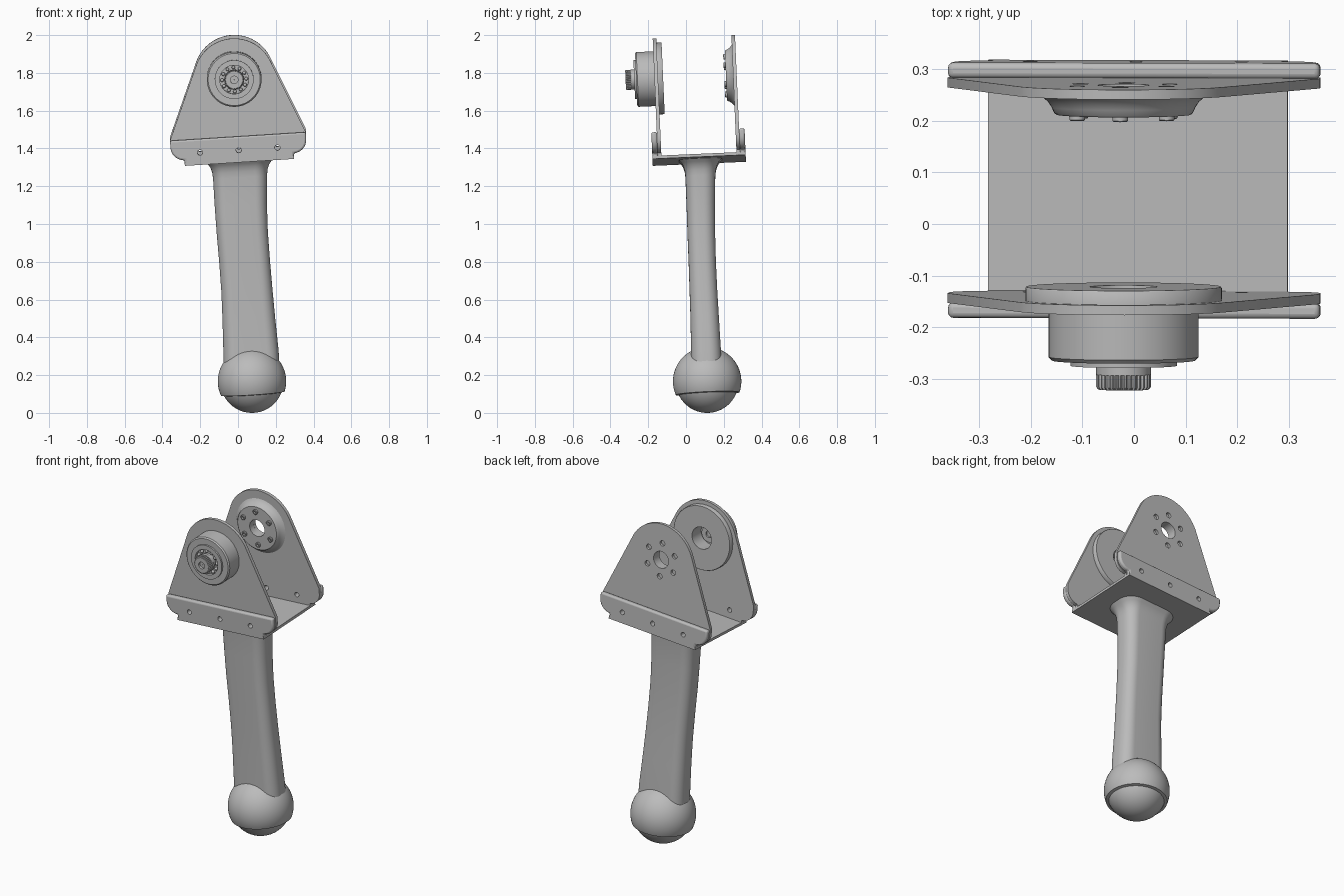
import bpy, bmesh, math
from mathutils import Matrix, Vector

cube = bpy.data.objects.get("Cube")
if cube:
    bpy.data.objects.remove(cube, do_unlink=True)

grey = bpy.data.materials.new("plain grey")
grey.use_nodes = True
GREY = (0.5, 0.5, 0.5, 1)
grey.diffuse_color = GREY
grey.node_tree.nodes["Principled BSDF"].inputs["Base Color"].default_value = GREY

# The whole bracket leans slightly to the right and forward
TILT = Matrix.Rotation(math.radians(2.5), 4, 'X') @ Matrix.Rotation(math.radians(-3.65), 4, 'Y')
BRACKET = Matrix.Translation((0.008, 0.07, 1.337)) @ TILT
HUB = 0.443                                  # pivot height above the base plate
AXLE = BRACKET @ Matrix.Translation((0, 0, HUB)) @ Matrix.Rotation(math.radians(-90), 4, 'X')
BALL_CENTRE = Vector((0.074, 0.112, 0.167))
BALL = Matrix.Translation(BALL_CENTRE) @ TILT


def activate(obj):
    bpy.ops.object.select_all(action='DESELECT')
    obj.select_set(True)
    bpy.context.view_layer.objects.active = obj


def make(name, bm, matrix, smooth=True):
    bmesh.ops.recalc_face_normals(bm, faces=bm.faces)
    mesh = bpy.data.meshes.new(name)
    bm.to_mesh(mesh)
    bm.free()
    mesh.materials.append(grey)
    obj = bpy.data.objects.new(name, mesh)
    obj.matrix_world = matrix
    bpy.context.collection.objects.link(obj)
    activate(obj)
    if smooth:
        bpy.ops.object.shade_smooth_by_angle(angle=math.radians(35))
    return obj


def skin(bm, rings, wrap=False):
    """Join successive vertex rings with quads."""
    n = len(rings[0])
    pairs = list(zip(rings, rings[1:])) + ([(rings[-1], rings[0])] if wrap else [])
    for a, b in pairs:
        for i in range(n):
            j = (i + 1) % n
            bm.faces.new((a[i], a[j], b[j], b[i]))


def lathe(name, profile, matrix, steps=64, teeth=0.0):
    """Closed (radius, height) profile turned about local z; teeth cuts splines."""
    bm = bmesh.new()
    rings = []
    for r, h in profile:
        ring = []
        for i in range(steps):
            a = math.tau * i / steps
            k = r - (teeth if r > 0.04 and i % 4 < 2 else 0)
            ring.append(bm.verts.new((k * math.cos(a), k * math.sin(a), h)))
        rings.append(ring)
    skin(bm, rings, wrap=True)
    return make(name, bm, matrix)


def slab(name, outline, y0, y1, matrix):
    """Outline in x and z, given thickness along y."""
    bm = bmesh.new()
    face = bm.faces.new([bm.verts.new((x, y0, z)) for x, z in outline])
    out = bmesh.ops.extrude_face_region(bm, geom=[face])
    moved = [v for v in out["geom"] if isinstance(v, bmesh.types.BMVert)]
    bmesh.ops.translate(bm, verts=moved, vec=(0, y1 - y0, 0))
    return make(name, bm, matrix)


def apply(obj, mod):
    activate(obj)
    bpy.ops.object.modifier_apply(modifier=mod.name)


def drill(obj, holes):
    """Cut round holes (x, z, radius) along y."""
    bm = bmesh.new()
    for x, z, r in holes:
        place = Matrix.Translation((x, 0, z)) @ Matrix.Rotation(math.pi / 2, 4, 'X')
        bmesh.ops.create_cone(bm, cap_ends=True, segments=32, radius1=r, radius2=r,
                              depth=1, matrix=place)
    cutter = make("hole_cutter", bm, obj.matrix_world.copy(), smooth=False)
    cutter.hide_render = True
    mod = obj.modifiers.new("holes", 'BOOLEAN')
    mod.operation, mod.solver, mod.object = 'DIFFERENCE', 'EXACT', cutter
    apply(obj, mod)
    bpy.data.objects.remove(cutter, do_unlink=True)
    activate(obj)
    bpy.ops.object.shade_smooth_by_angle(angle=math.radians(35))


def arc(cx, cz, r, start, end, n):
    angles = [math.radians(start + (end - start) * i / n) for i in range(n + 1)]
    return [(cx + r * math.cos(a), cz + r * math.sin(a)) for a in angles]


# Bracket: base plate, two tapered side plates, two thick screw flanges
slab("base_plate", [(-.29, 0), (.29, 0), (.29, .016), (-.29, .016)], -.247, .247, BRACKET)
right_foot = [(.29, 0)] + arc(.29, .1, .07, -90, 0, 8) + [(.36, .137)]
left_foot = [(-x, z) for x, z in reversed(right_foot)]
plate_outline = right_foot + arc(0, HUB, .213, 23, 157, 32) + left_foot
screw_holes = [(x, .065, .014) for x in (-.205, 0, .205)]
bolts = [(0.1 * math.cos(math.radians(a)), 0.1 * math.sin(math.radians(a)))
         for a in range(30, 390, 60)]

for side, name in ((-1, "front"), (1, "back")):
    plate = slab(name + "_plate", plate_outline, side * .199, side * .218, BRACKET)
    flange = slab(name + "_flange", right_foot + left_foot, side * .217, side * .247, BRACKET)
    bevel = flange.modifiers.new("soft edge", 'BEVEL')
    bevel.width, bevel.segments, bevel.limit_method = .01, 3, 'ANGLE'
    apply(flange, bevel)
    drill(flange, screw_holes)
    if side < 0:
        drill(plate, screw_holes + [(0, HUB, .11)])
    else:
        drill(plate, screw_holes + [(0, HUB, .05)] + [(x, HUB + z, .016) for x, z in bolts])

# Front drive housing with inner disc, stepped cover and bearing groove
lathe("drive_housing", [(.065, -.172), (.188, -.172), (.19, -.175), (.19, -.2), (.145, -.2),
                        (.145, -.308), (.138, -.315), (.103, -.315), (.103, -.325),
                        (.076, -.325), (.076, -.305), (.045, -.305), (.045, -.26),
                        (.065, -.26)], AXLE)
lathe("drive_shaft", [(.02, -.24), (.048, -.24), (.048, -.32), (.053, -.325), (.053, -.342),
                      (.02, -.342)], AXLE)
lathe("splined_knob", [(.02, -.34), (.053, -.34), (.053, -.366), (.049, -.371), (.02, -.371)],
      AXLE, steps=128, teeth=.004)
lathe("knob_core", [(.002, -.25), (.021, -.25), (.021, -.358), (.002, -.358)], AXLE, steps=24)

# Bearing balls around the shaft
bm = bmesh.new()
for i in range(12):
    a = math.tau * i / 12
    bmesh.ops.create_uvsphere(bm, u_segments=12, v_segments=8, radius=.0095,
                              matrix=Matrix.Translation((.064 * math.cos(a), .064 * math.sin(a), -.314)))
make("bearing_balls", bm, AXLE)

# Back pivot boss, flared where it meets the plate, with hollow screws
lathe("pivot_boss", [(.05, .203), (.17, .203), (.158, .196), (.146, .186), (.139, .175),
                     (.134, .164), (.13, .161), (.05, .161)], AXLE)
for i, (x, z) in enumerate(bolts):
    lathe("boss_screw_%d" % (i + 1), [(.007, .19), (.015, .19), (.015, .153), (.013, .151),
                                      (.007, .151)],
          AXLE @ Matrix.Translation((x, -z, 0)), steps=20)

# Curved arm: rounded-rectangle sections (z, centre x, centre y, half width, half depth)
sections = [
    (.2, .074, .11, .148, .08), (.32, .069, .106, .146, .079), (.5, .057, .099, .139, .075),
    (.65, .047, .092, .135, .073), (.8, .035, .086, .134, .072), (.95, .023, .081, .135, .073),
    (1.1, .015, .078, .138, .075), (1.25, .011, .076, .143, .079), (1.28, .01, .076, .146, .082),
    (1.305, .01, .076, .154, .09), (1.322, .01, .076, .165, .1), (1.345, .01, .076, .185, .12)]
bm = bmesh.new()
rings = []
for z, cx, cy, hw, hd in sections:
    rad = hd * .8
    ring = []
    for sx, sy, start in ((1, 1, 0), (-1, 1, 90), (-1, -1, 180), (1, -1, 270)):
        for x, y in arc(sx * (hw - rad), sy * (hd - rad), rad, start, start + 90, 8):
            ring.append(bm.verts.new((cx + x, cy + y, z + .064 * x + .044 * y)))
    rings.append(ring)
skin(bm, rings)
bm.faces.new(rings[0])
bm.faces.new(rings[-1])
make("arm", bm, Matrix.Identity(4))

# Ball joint: socket shell open at the bottom, with the ball showing below
shell = [(max(r, .002), z) for r, z in arc(0, 0, .181, 90, -21, 28)]
lathe("ball_socket", shell + [(.15, -.068), (.15, 0), (.002, .1)], BALL)
bm = bmesh.new()
bmesh.ops.create_uvsphere(bm, u_segments=48, v_segments=32, radius=.167)
make("joint_ball", bm, BALL)
